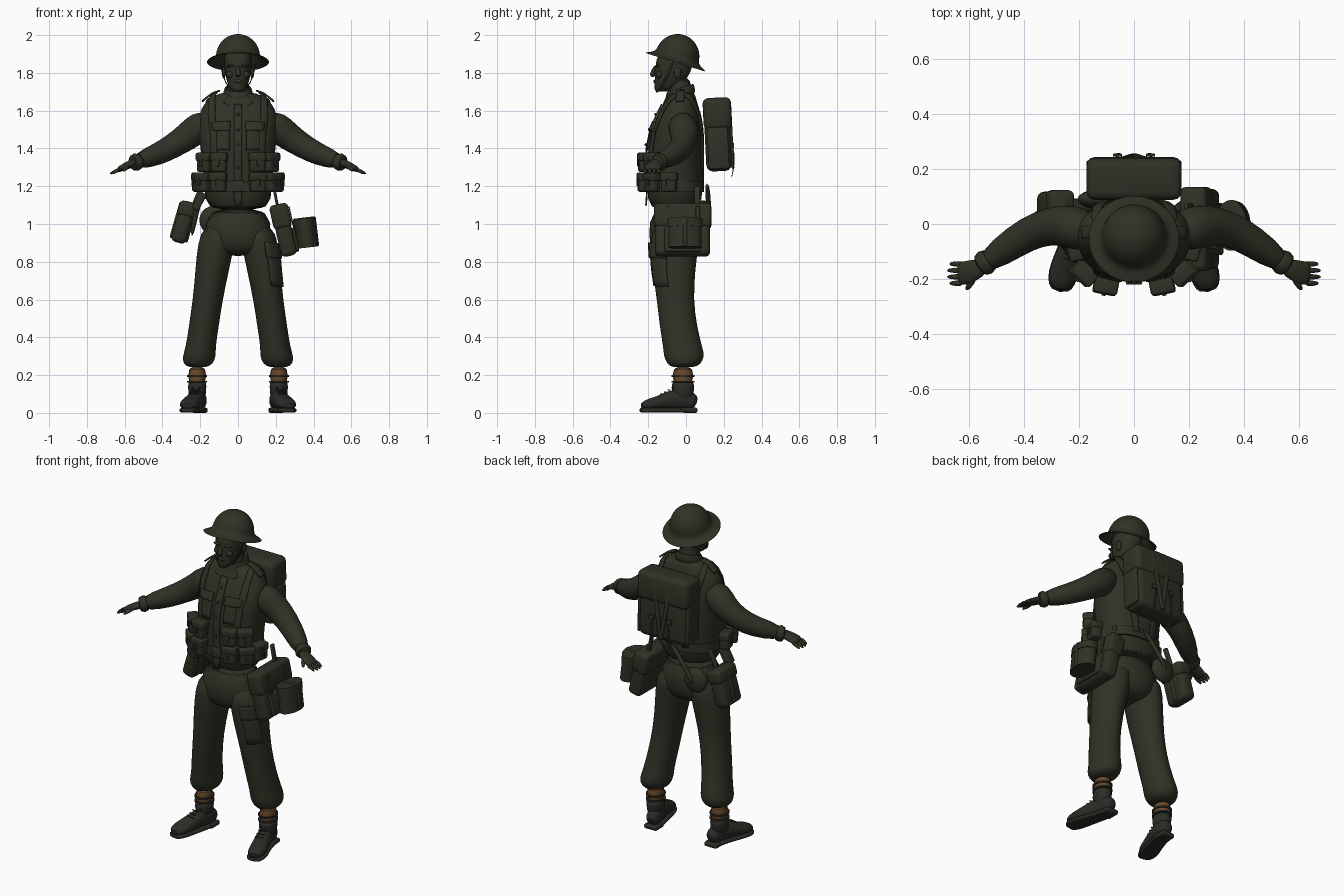
import bpy, bmesh, math
from mathutils import Vector, Matrix, Euler
from mathutils.bvhtree import BVHTree

if "Cube" in bpy.data.objects:
    bpy.data.objects.remove(bpy.data.objects["Cube"])


def material(name, red, green, blue):
    mat = bpy.data.materials.new(name)
    mat.use_nodes = True
    mat.diffuse_color = (red, green, blue, 1)
    shader = mat.node_tree.nodes["Principled BSDF"]
    shader.inputs["Base Color"].default_value = mat.diffuse_color
    shader.inputs["Roughness"].default_value = .9
    return mat


OLIVE = material("dark olive", .03, .03, .019)
BOOT = material("dark boot leather", .024, .025, .02)
BROWN = material("brown canvas", .145, .066, .022)
ALONG_X, ALONG_Y = Vector((1, 0, 0)), Vector((0, 1, 0))


def finish(name, bm, mat, mirror=False, subdiv=False, thickness=None):
    bmesh.ops.recalc_face_normals(bm, faces=bm.faces)
    tree = BVHTree.FromBMesh(bm)
    mesh = bpy.data.meshes.new(name)
    bm.to_mesh(mesh)
    bm.free()
    mesh.materials.append(mat)
    mesh.shade_smooth()
    mesh.set_sharp_from_angle(angle=math.radians(45))
    part = bpy.data.objects.new(name, mesh)
    bpy.context.collection.objects.link(part)
    if thickness:
        solid = part.modifiers.new("thickness", "SOLIDIFY")
        solid.thickness, solid.offset = thickness, 0
    if mirror:
        part.modifiers.new("mirror", "MIRROR")
    if subdiv:
        part.modifiers.new("smooth", "SUBSURF")
    return tree


def sweep(name, points, mat=OLIVE, side=ALONG_X, flat=False, sides=20, square=1,
          transform=None, mirror=False, subdiv=True):
    """Skin oval rings along a path of x, y, z and one or two radii."""
    bm, rings = bmesh.new(), []
    for i, point in enumerate(points):
        before, after = points[max(i - 1, 0)], points[min(i + 1, len(points) - 1)]
        tangent = Vector(after[:3]) - Vector(before[:3])
        tangent = Vector((0, 0, 1)) if flat else tangent.normalized()
        across = (side - tangent * side.dot(tangent)).normalized()
        deep = tangent.cross(across)
        ring = []
        for k in range(sides):
            c, s = math.cos(math.tau * k / sides), math.sin(math.tau * k / sides)
            c, s = math.copysign(abs(c) ** square, c), math.copysign(abs(s) ** square, s)
            ring.append(bm.verts.new(Vector(point[:3]) + across * point[3] * c + deep * point[-1] * s))
        rings.append(ring)
    for low, high in zip(rings, rings[1:]):
        for k in range(sides):
            bm.faces.new((low[k], low[k - 1], high[k - 1], high[k]))
    bm.faces.new(rings[0])
    bm.faces.new(rings[-1])
    if transform:
        bm.transform(transform)
    return finish(name, bm, mat, mirror, subdiv)


def stack(name, rows, centre=lambda z: 0, **options):
    """Level rings given as height, half width, front y and back y."""
    points = [(centre(z), (front + back) / 2, z, wide, (back - front) / 2)
              for z, wide, front, back in rows]
    return sweep(name, points, flat=True, **options)


def frame(x, y, z, rot=(0, 0, 0)):
    return Matrix.Translation((x, y, z)) @ Euler(rot).to_matrix().to_4x4()


def box(name, place, size, offset=(0, 0, 0), bevel=.01, mat=OLIVE, mirror=False):
    bm = bmesh.new()
    bmesh.ops.create_cube(bm, size=1)
    bm.transform(Matrix.Diagonal((*size, 1)))
    bevel = min(bevel, min(size) * .4)
    bmesh.ops.bevel(bm, geom=bm.edges[:], offset=bevel, segments=3, profile=.5, affect="EDGES")
    bm.transform(place @ Matrix.Translation(offset))
    finish(name, bm, mat, mirror)


def ball(name, location, size, mirror=False):
    bm = bmesh.new()
    bmesh.ops.create_uvsphere(bm, u_segments=16, v_segments=10, radius=1)
    bm.transform(Matrix.LocRotScale(Vector(location), None, Vector(size)))
    finish(name, bm, OLIVE, mirror)


def drape(name, tree, path, width, axis=ALONG_X, lift=.005, mirror=False):
    """Lay a strip of cloth along a path onto a surface."""
    bm, rows, steps = bmesh.new(), [], 6
    path = [Vector(point) for point in path]
    spots = [a.lerp(b, k / steps) for a, b in zip(path, path[1:]) for k in range(steps)]
    for spot in spots + path[-1:]:
        row = []
        for k in range(-2, 3):
            hit, normal, *rest = tree.find_nearest(spot + axis * width * k / 4)
            row.append(bm.verts.new(hit + normal * lift))
        rows.append(row)
    for low, high in zip(rows, rows[1:]):
        for k in range(4):
            bm.faces.new((low[k], low[k + 1], high[k + 1], high[k]))
    finish(name, bm, OLIVE, mirror, thickness=.008)


# Tunic, trousers and sleeves
torso = stack("tunic", [
    (1.06, .18, -.21, .09), (1.2, .175, -.2, .085), (1.4, .2, -.205, .09), (1.5, .21, -.185, .09),
    (1.58, .21, -.15, .08), (1.64, .18, -.12, .06), (1.68, .13, -.1, .05), (1.7, .07, -.08, .04)],
    sides=32, square=.88)
stack("trouser_seat", [(1.1, .17, -.19, .08), (.92, .18, -.2, .08), (.86, .15, -.18, .06),
                       (.83, .07, -.13, .01)], sides=32, square=.9)
leg = stack("trouser_legs", [
    (1, .08, -.18, .07), (.9, .1, -.19, .07), (.76, .09, -.18, .05), (.6, .08, -.155, .04),
    (.45, .08, -.14, .06), (.34, .08, -.12, .09), (.3, .09, -.12, .1), (.26, .08, -.1, .08),
    (.24, .05, -.08, .05)], centre=lambda z: .25 - .15 * z, mirror=True)
sweep("sleeves", [(.14, -.02, 1.55, .05), (.2, -.02, 1.52, .085), (.27, 0, 1.46, .074),
                  (.35, -.02, 1.41, .065), (.42, -.055, 1.37, .06), (.55, -.15, 1.325, .045)],
      side=ALONG_Y, mirror=True)
sweep("cuffs", [(.51, -.12, 1.335, .05), (.57, -.16, 1.32, .05)], side=ALONG_Y, mirror=True)
shear = Matrix.Identity(4)
shear[2][1] = .3
stack("collar", [(1.66, .09, -.12, .05), (1.7, .08, -.11, .05), (1.74, .07, -.1, .04),
                 (1.72, .06, -.09, .03)], transform=shear)
box("collar_points", frame(.04, -.11, 1.645, (-.5, -.6, .2)), (.06, .012, .05), mirror=True)

# Hands
sweep("palms", [(.54, -.15, 1.33, .03, .025), (.585, -.17, 1.31, .04, .02),
                (.62, -.18, 1.295, .045, .017), (.64, -.18, 1.28, .04, .01)],
      side=ALONG_Y, mirror=True)
for finger, reach in zip(("index", "middle", "ring", "little"), (.67, .68, .68, .67)):
    y = -.215 + .07 * ("index", "middle", "ring", "little").index(finger) / 3
    sweep(finger + "_fingers", [(.62, y, 1.29, .012), (.65, y, 1.28, .011), (reach, y, 1.264, .006)],
          side=ALONG_Y, sides=8, mirror=True)
sweep("thumbs", [(.58, -.19, 1.31, .016), (.595, -.22, 1.295, .013), (.61, -.24, 1.28, .007)],
      sides=8, mirror=True)

# Head
stack("head", [(1.7, .02, -.16, -.1), (1.71, .04, -.167, -.07), (1.74, .056, -.168, -.02),
               (1.8, .07, -.165, .03), (1.87, .077, -.16, .04), (1.92, .07, -.14, .03)], square=.93)
stack("neck", [(1.62, .07, -.1, .04), (1.8, .06, -.1, .03)])
sweep("nose", [(0, -.158, 1.84, .01), (0, -.172, 1.81, .012), (0, -.182, 1.79, .016),
               (0, -.166, 1.78, .01)], sides=12)
ball("lips", (0, -.163, 1.755), (.025, .01, .01))
ball("brows", (.033, -.15, 1.837), (.027, .012, .007), mirror=True)
ball("cheeks", (.04, -.142, 1.79), (.022, .016, .02), mirror=True)
ball("ears", (.075, -.045, 1.8), (.01, .02, .03), mirror=True)

# Steel helmet, tipped back, with its chin strap
profile = [(.02, .12), (.09, .08), (.11, .03), (.16, -.004), (.166, 0), (.164, .004), (.135, .016)]
for step in range(8):
    turn = math.radians(12 * step)
    profile.append((.118 * math.cos(turn), .03 + .121 * math.sin(turn)))
sweep("helmet", [(0, 0, z, r) for r, z in profile], flat=True, sides=32,
      transform=frame(0, -.055, 1.857, (-.3, 0, 0)))
sweep("chin_strap", [(.096, -.07, 1.86, .008, .003), (.08, -.1, 1.78, .008, .003),
                     (.05, -.135, 1.715, .008, .003), (0, -.16, 1.695, .008, .003)],
      side=ALONG_Y, sides=8, mirror=True)

# Gaiters and boots
ankle = Vector((.216, -.016))
sweep("gaiters", [(*ankle, .13, .049, .057), (*ankle, .26, .053, .06)], BROWN, flat=True, mirror=True)
for z in (.16, .19):
    sweep("gaiter_strap", [(*ankle, z, .053, .061), (*ankle, z + .01, .053, .061)], BOOT,
          flat=True, mirror=True, subdiv=False)
foot = [(.2, .056, .05, .025), (.203, .035, .06, .042, .05), (.21, -.02, .075, .043, .06),
        (.228, -.085, .067, .044, .052), (.25, -.15, .05, .052, .037), (.264, -.205, .043, .05, .03),
        (.27, -.24, .033, .03, .016)]
sweep("boot_feet", foot, BOOT, mirror=True)
sweep("boot_soles", [(x, y * 1.03, .014, wide * 1.06, .013) for x, y, z, wide, *rest in foot], BOOT,
      square=.6, mirror=True)
sweep("boot_shafts", [(*ankle, .05, .045, .055), (*ankle, .155, .051, .062), (*ankle, .165, .045, .055)],
      BOOT, flat=True, mirror=True)
box("boot_heels", frame(.204, .02, .014), (.085, .08, .028), mat=BOOT, mirror=True)
for i in range(4):
    place = frame(.222 + i * .004, -.07 - i * .02, .133 - i * .011, (0, 0, .2))
    box("boot_laces", place, (.05, .006, .006), mat=BOOT, mirror=True)

# Tunic details: placket, buttons, pockets
drape("placket", torso, [(0, -.23, 1.1), (0, -.24, 1.4), (0, -.14, 1.64)], width=.045)
for z, y in ((1.3, -.215), (1.42, -.214), (1.5, -.196), (1.58, -.163)):
    ball("button", (0, y, z), (.008, .005, .008))
drape("chest_pockets", torso, [(.1, -.23, 1.39), (.1, -.2, 1.54)], width=.11, mirror=True)
drape("pocket_flaps", torso, [(.1, -.22, 1.5), (.1, -.19, 1.55)], width=.12, lift=.01, mirror=True)
slant = Vector((.75, .6, 0))
drape("thigh_pocket", leg, [(.235, -.14, .67), (.2, -.165, .89)], width=.14, axis=slant, lift=.008)
drape("thigh_pocket_flap", leg, [(.21, -.155, .82), (.2, -.165, .9)], width=.15, axis=slant, lift=.014)

# Webbing: braces, shoulder tabs, belt
drape("braces", torso, [(.135, -.21, 1.34), (.145, -.2, 1.5), (.15, -.13, 1.64), (.15, -.03, 1.75),
                        (.14, .07, 1.62), (.1, .11, 1.45), (.06, .11, 1.2)],
      width=.045, lift=.008, mirror=True)
drape("shoulder_tabs", torso, [(.1, -.03, 1.72), (.2, -.03, 1.66)],
      width=.045, axis=ALONG_Y, lift=.015, mirror=True)
stack("belt", [(1.17, .185, -.21, .095), (1.225, .185, -.21, .095)], sides=40, square=.88, subdiv=False)
box("buckle", frame(0, -.213, 1.2), (.06, .014, .06))

# Ammunition pouches in two rows
for x, y, z, turn in ((.1, -.222, 1.325, .2), (.175, -.18, 1.325, .75), (.104, -.225, 1.22, .2),
                      (.185, -.18, 1.22, .75), (.21, -.09, 1.22, 1.35)):
    place = frame(x, y, z, (0, 0, turn))
    box("pouches", place, (.08, .056, .1), bevel=.014, mirror=True)
    box("pouch_flaps", place, (.088, .062, .045), offset=(0, 0, .03), mirror=True)
    box("pouch_tabs", place, (.016, .008, .04), offset=(0, -.032, 0), mirror=True)

# Back pack
pack = frame(0, .167, 1.472, (.05, 0, 0))
box("pack", pack, (.325, .135, .385), bevel=.035)
box("pack_flap", pack, (.345, .15, .17), offset=(0, .004, .112), bevel=.03)
for s in (-1, 1):
    box("pack_side_pocket", pack, (.02, .11, .22), offset=(s * .163, 0, -.07))
    box("pack_strap", pack @ Matrix.Rotation(s * .16, 4, "Y"), (.024, .014, .36), offset=(s * .03, .073, 0))
    box("pack_buckle", pack, (.034, .01, .03), offset=(s * .06, .08, -.06))
    sweep("loose_strap", [(s * .05, .25, 1.4, .007, .003), (s * .06, .26, 1.33, .007, .003),
                          (s * .06, .24, 1.24, .007, .003)], sides=8)

# Left hip: haversack and oval tin
hip = frame(.243, -.018, .965, (0, -.22, 0))
box("haversack", hip, (.085, .29, .275), bevel=.025)
box("haversack_flap", hip, (.1, .305, .13), offset=(0, 0, .078), bevel=.022)
box("haversack_pocket", hip, (.025, .19, .13), offset=(.045, 0, -.06))
for y in (-.08, .08):
    box("haversack_strap", hip, (.006, .022, .2), offset=(.054, y, .02))
box("haversack_hanger", frame(.2, .06, 1.14, (0, -.2, 0)), (.015, .03, .12))
tin = frame(.36, -.005, .955, (0, -.12, 0))
for name, low, high, grow in (("tin_body", -.08, .03, 0), ("tin_lid", .03, .075, .004)):
    sweep(name, [(0, 0, z, .054 + grow, .088 + grow) for z in (low, high)], flat=True, sides=28,
          transform=tin, subdiv=False)
box("tin_strap", tin, (.122, .022, .16))

# Right hip: bottle carrier, bayonet frog and digging tool
carrier = frame(-.288, .035, 1.01, (0, .28, 0))
box("bottle_carrier", carrier, (.085, .165, .225), bevel=.028)
box("carrier_flap", carrier, (.095, .175, .08), offset=(0, 0, .07), bevel=.02)
box("carrier_strap", carrier, (.1, .024, .2))
box("carrier_hanger", frame(-.215, .04, 1.15, (0, .4, 0)), (.02, .03, .12))
box("bayonet_frog", frame(-.205, -.1, 1.12, (0, .5, 0)), (.04, .06, .1))
sweep("scabbard", [(-.195, -.1, 1.17, .016), (-.225, -.09, 1.05, .016), (-.245, -.07, .93, .008)], sides=12)
ball("tool_cover", (-.13, .09, 1.02), (.075, .035, .075))
sweep("tool_handle", [(.03, .11, 1.22, .014), (-.06, .12, 1.12, .014), (-.14, .12, 1, .014)], sides=10)
